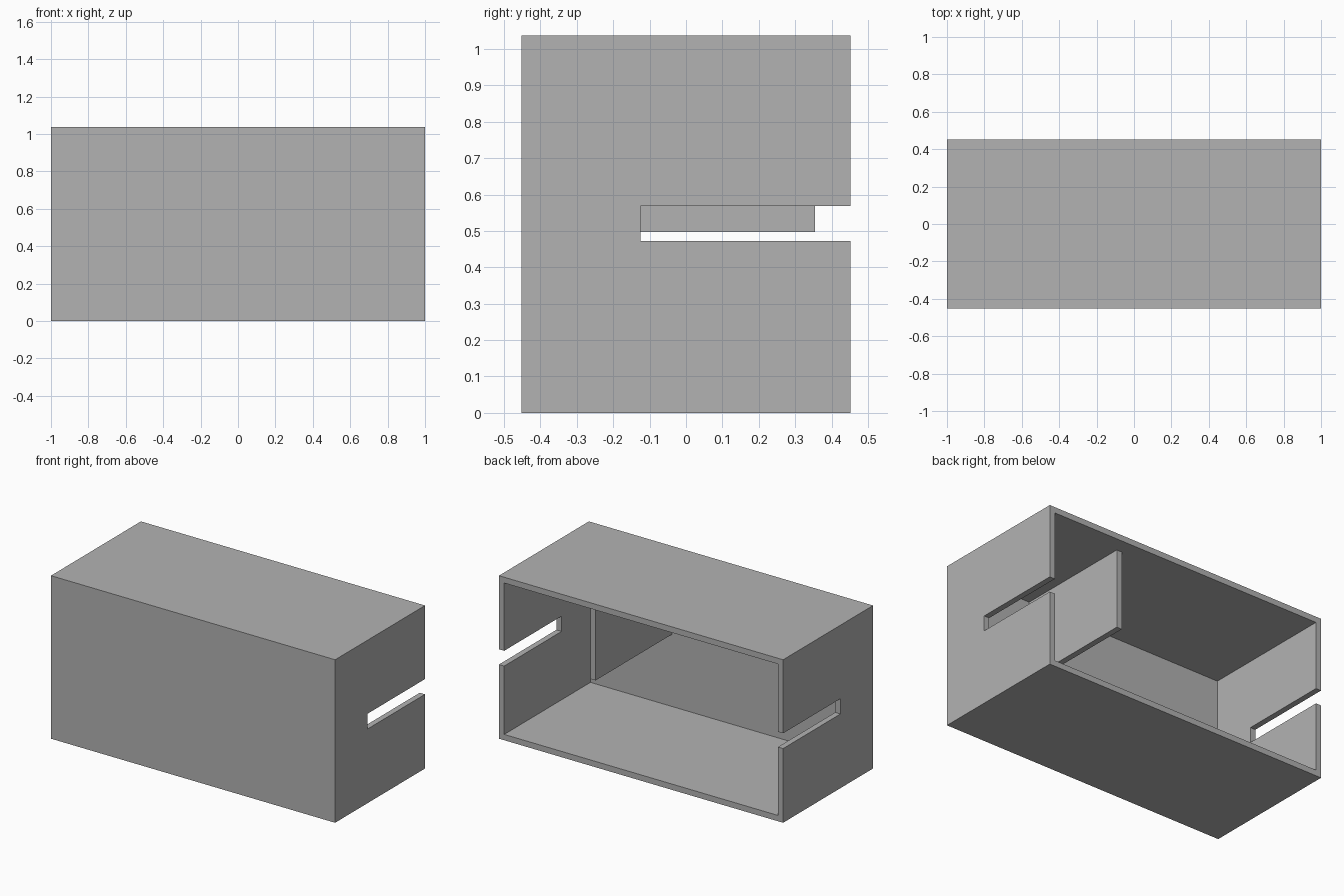
import bpy

cube = bpy.data.objects.get("Cube")
if cube:
    bpy.data.objects.remove(cube, do_unlink=True)

W, D, H, T = 1.0, 0.452, 1.037, 0.037   # half width, half depth, height, wall thickness

grey = bpy.data.materials.new("plain grey")
grey.use_nodes = True
colour = (0.448, 0.448, 0.448, 1)
grey.diffuse_color = colour
grey.node_tree.nodes["Principled BSDF"].inputs["Base Color"].default_value = colour


def box(name, low, high):
    """Axis-aligned box between two corners."""
    size = [b - a for a, b in zip(low, high)]
    middle = [(a + b) / 2 for a, b in zip(low, high)]
    bpy.ops.mesh.primitive_cube_add(size=1, location=middle)
    part = bpy.context.object
    part.name = name
    part.scale = size
    bpy.ops.object.transform_apply(location=False, rotation=False, scale=True)
    part.data.materials.append(grey)
    return part


def cut(target, cutter):
    mod = target.modifiers.new(cutter.name, "BOOLEAN")
    mod.operation = "DIFFERENCE"
    mod.solver = "EXACT"
    mod.object = cutter
    cutter.hide_render = True
    cutter.hide_set(True)
    cutter.display_type = "WIRE"


# Housing: a box hollowed from the back, with a slot through both sides
housing = box("housing", (-W, -D, 0), (W, D, H))
cut(housing, box("cavity_cutter", (T - W, T - D, T), (W - T, D + 0.2, H - T)))
cut(housing, box("slot_cutter", (-W - 0.2, -0.125, 0.472), (W + 0.2, D + 0.3, 0.569)))

# Bake the cuts and drop the cutters
bpy.context.view_layer.update()
graph = bpy.context.evaluated_depsgraph_get()
baked = bpy.data.meshes.new_from_object(housing.evaluated_get(graph))
housing.modifiers.clear()
housing.data = baked
for name in ("cavity_cutter", "slot_cutter"):
    bpy.data.objects.remove(bpy.data.objects[name], do_unlink=True)

# Divider hanging from the ceiling, joined to the front wall
box("divider", (0.388, T - D, 0.497), (0.388 + T, 0.355, H - T))
